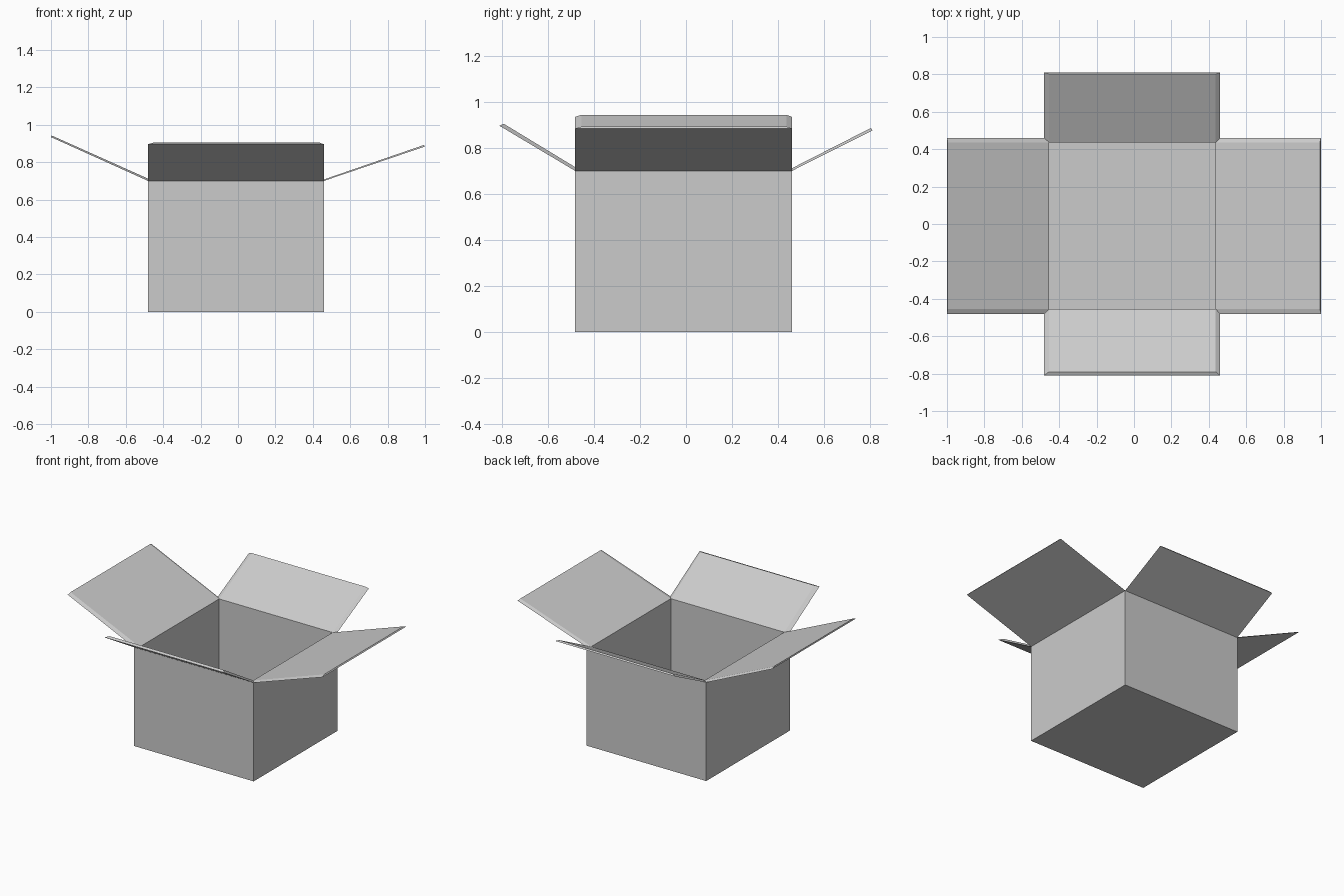
import bpy, bmesh

if "Cube" in bpy.data.objects:
    bpy.data.objects.remove(bpy.data.objects["Cube"])

LO, HI = -0.481, 0.46          # outer wall limits (same in x and y)
ILO, IHI = -0.454, 0.437       # inner wall limits
TOP, FLOOR = 0.70, 0.02


def make_object(name, verts, faces):
    bm = bmesh.new()
    vs = [bm.verts.new(v) for v in verts]
    for f in faces:
        bm.faces.new([vs[i] for i in f])
    bmesh.ops.recalc_face_normals(bm, faces=bm.faces)
    mesh = bpy.data.meshes.new(name)
    bm.to_mesh(mesh)
    bm.free()
    obj = bpy.data.objects.new(name, mesh)
    bpy.context.collection.objects.link(obj)
    return obj


def ring(a, b, z):
    return [(a, a, z), (b, a, z), (b, b, z), (a, b, z)]


# Carton body: outer shell, mitred rim and inner shell
rings = [ring(LO, HI, 0), ring(LO, HI, TOP), ring(ILO, IHI, TOP), ring(ILO, IHI, FLOOR)]
faces = [(3, 2, 1, 0), (12, 13, 14, 15)]
for r in range(3):
    for i in range(4):
        j = (i + 1) % 4
        faces.append((4 * r + i, 4 * r + j, 4 * r + 4 + j, 4 * r + 4 + i))
make_object("carton_body", sum(rings, []), faces)


def flap(name, axis, hinge_out, hinge_in, tip_out, tip_in):
    """Thin flap with chamfered rim; tips are (distance, height) pairs."""
    def edge(d, z, a, b):
        return [(d, s, z) if axis == "x" else (s, d, z) for s in (a, b)]
    verts = (edge(hinge_out, TOP, LO, HI) + edge(*tip_out, LO, HI)
             + edge(*tip_in, ILO, IHI) + edge(hinge_in, TOP, ILO, IHI))
    # underside, tip strip, upper face, hinge strip and both side strips
    make_object(name, verts, [(0, 1, 3, 2), (2, 3, 5, 4), (4, 5, 7, 6),
                              (6, 7, 1, 0), (0, 2, 4, 6), (1, 7, 5, 3)])


# Four open flaps, each at its own angle
flap("left_flap", "x", LO, ILO, (-1.0, 0.934), (-0.997, 0.943))
flap("right_flap", "x", HI, IHI, (1.0, 0.884), (0.994, 0.892))
flap("front_flap", "y", LO, ILO, (-0.81, 0.896), (-0.79, 0.904))
flap("back_flap", "y", HI, IHI, (0.81, 0.876), (0.802, 0.886))
